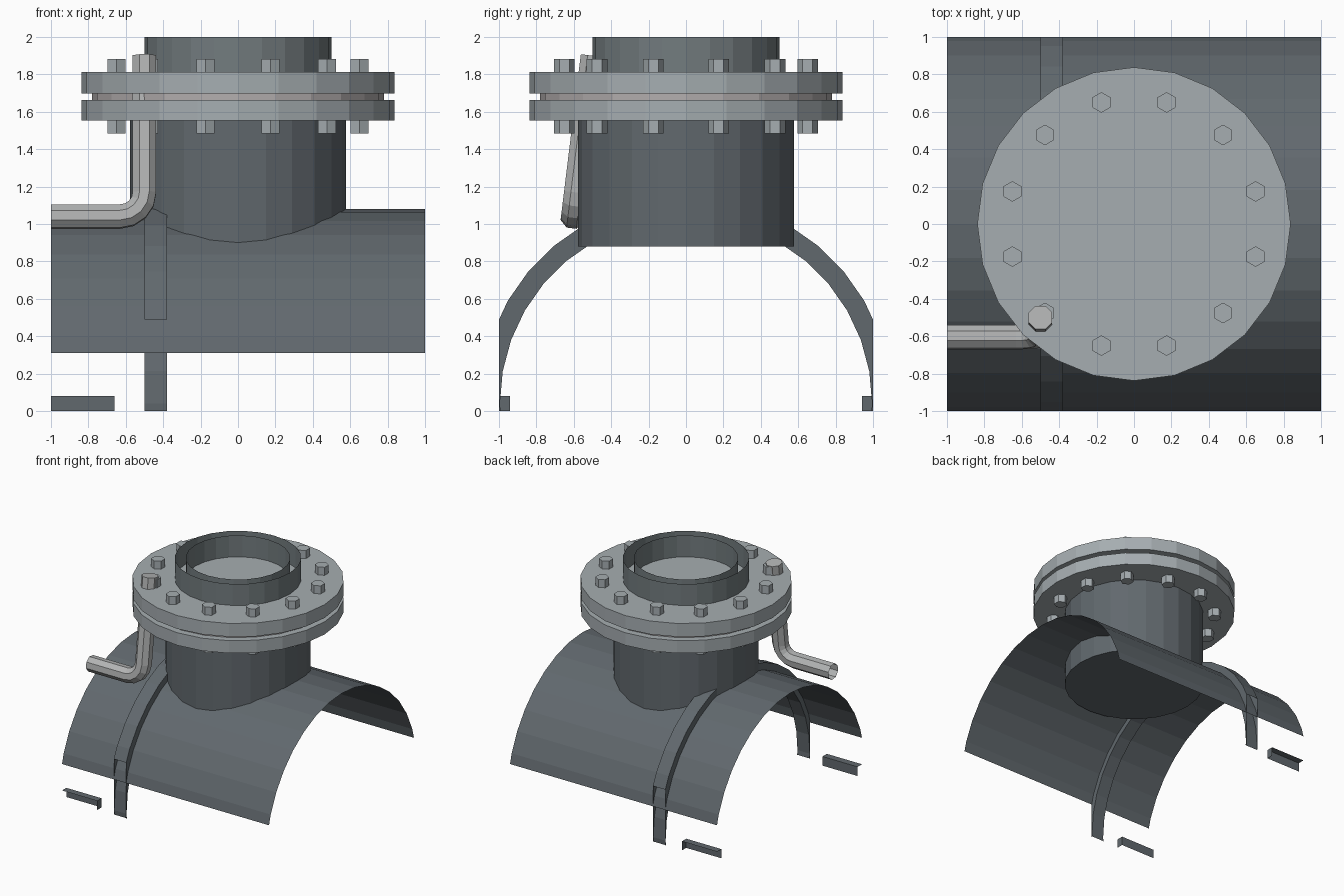
import bpy, bmesh, math
from mathutils import Vector, Matrix

if "Cube" in bpy.data.objects:
    bpy.data.objects.remove(bpy.data.objects["Cube"])

LIM = 1.0          # the model is cut open by a box: x, y = +-1, z = 0..2
AXIS_Z = 0.04      # height of the big vessel's axis


def material(name, rgb):
    m = bpy.data.materials.new(name)
    m.diffuse_color = (*rgb, 1)
    m.use_nodes = True
    m.node_tree.nodes["Principled BSDF"].inputs["Base Color"].default_value = m.diffuse_color
    return m


DARK = material("dark_steel", (0.12, 0.14, 0.155))
MID = material("mid_steel", (0.17, 0.20, 0.21))
LIGHT = material("light_steel", (0.38, 0.42, 0.44))
BRIGHT = material("bright_steel", (0.45, 0.46, 0.46))
GASKET = material("gasket_grey", (0.45, 0.42, 0.42))


def finish(name, bm, mat, clip=False):
    bmesh.ops.recalc_face_normals(bm, faces=bm.faces[:])
    if clip:
        for co, no in (((LIM, 0, 0), (1, 0, 0)), ((-LIM, 0, 0), (-1, 0, 0)),
                       ((0, LIM, 0), (0, 1, 0)), ((0, -LIM, 0), (0, -1, 0)),
                       ((0, 0, 2), (0, 0, 1)), ((0, 0, 0), (0, 0, -1))):
            bmesh.ops.bisect_plane(bm, geom=bm.verts[:] + bm.edges[:] + bm.faces[:],
                                   plane_co=co, plane_no=no, clear_outer=True)
    me = bpy.data.meshes.new(name)
    bm.to_mesh(me)
    bm.free()
    me.materials.append(mat)
    ob = bpy.data.objects.new(name, me)
    bpy.context.collection.objects.link(ob)
    return ob


def lathe(name, profile, mat, segs=24, closed=False, along_x=False, clip=False):
    """Spin an (r, h) profile round z, or round the vessel axis along x."""
    bm = bmesh.new()
    rings = []
    for r, h in profile:
        if r == 0:
            rings.append([bm.verts.new((0, 0, h))] * segs)
        else:
            rings.append([bm.verts.new((r * math.cos(2 * math.pi * i / segs),
                                        r * math.sin(2 * math.pi * i / segs), h))
                          for i in range(segs)])
    pairs = list(zip(rings, rings[1:])) + ([(rings[-1], rings[0])] if closed else [])
    for a, b in pairs:
        for i in range(segs):
            j = (i + 1) % segs
            bm.faces.new(list(dict.fromkeys((a[i], a[j], b[j], b[i]))))
    # merge the cap triangles into one flat polygon
    bmesh.ops.dissolve_limit(bm, angle_limit=0.01, verts=[v for v in bm.verts if len(v.link_edges) == segs],
                             edges=[e for e in bm.edges if any(len(v.link_edges) == segs for v in e.verts)])
    if along_x:
        bm.transform(Matrix.Translation((0, 0, AXIS_Z)) @ Matrix.Rotation(math.pi / 2, 4, 'Y'))
    return finish(name, bm, mat, clip)


def disc(name, r, z0, z1, mat):
    return lathe(name, [(0, z0), (r, z0), (r, z1), (0, z1)], mat)


# vessel shell and the stiffening band round it
lathe("vessel_shell", [(1.04, -1.2), (1.04, 1.2)], DARK, 36, along_x=True, clip=True)
lathe("stiffening_band", [(0.995, -0.50), (1.10, -0.50), (1.10, -0.38), (0.995, -0.38)],
      DARK, 36, closed=True, along_x=True, clip=True)

# nozzle, flange pair with gasket, upper pipe
disc("nozzle", 0.577, 0.88, 1.56, DARK)
disc("lower_flange", 0.838, 1.553, 1.663, LIGHT)
disc("gasket", 0.78, 1.663, 1.697, GASKET)
disc("upper_flange", 0.838, 1.697, 1.813, LIGHT)
lathe("upper_pipe", [(0.5, 1.81), (0.5, 2.2), (0.414, 2.2), (0.414, 1.81)], MID, clip=True)

# twelve hexagonal bolts
for k in range(12):
    a = math.radians(15 + 30 * k)
    bm = bmesh.new()
    bmesh.ops.create_cone(bm, cap_ends=True, segments=6, radius1=0.055, radius2=0.055, depth=0.40,
                          matrix=Matrix.Translation((0.673 * math.cos(a), 0.673 * math.sin(a), 1.683)))
    finish(f"bolt_{k + 1}", bm, LIGHT)

# vent pipe: horizontal run, bend, then a leaning riser through the flanges
corner = Vector((-0.5, -0.605, 1.04))
ex = Vector((1, 0, 0))
up = (Vector((-0.5, -0.5, 1.9)) - corner).normalized()
normal = ex.cross(up)
R, r, N = 0.13, 0.068, 8
centre = corner - ex * R + up * R
stations = [(corner - ex * 0.7, 0)]
for i in range(5):
    t = math.radians(22.5 * i)
    stations.append((centre + ex * R * math.sin(t) - up * R * math.cos(t), t))
stations.append((Vector((-0.5, -0.5, 1.9)), math.pi / 2))
bm = bmesh.new()
rings = []
for p, t in stations:
    side = up * math.cos(t) - ex * math.sin(t)
    rings.append([bm.verts.new(p + r * (normal * math.cos(2 * math.pi * (i + 0.5) / N)
                                        + side * math.sin(2 * math.pi * (i + 0.5) / N)))
                  for i in range(N)])
for a, b in zip(rings, rings[1:]):
    for i in range(N):
        j = (i + 1) % N
        bm.faces.new((a[i], a[j], b[j], b[i]))
bm.faces.new(rings[-1])
finish("vent_pipe", bm, BRIGHT, clip=True)

# base rails, cut open where they leave the box
for s, label in ((-1, "front"), (1, "back")):
    bm = bmesh.new()
    size = (0.54, 0.26, 0.28)
    bmesh.ops.create_cube(bm, size=1, matrix=Matrix.Translation((-0.93, s * 1.07, -0.06))
                          @ Matrix.Diagonal((*size, 1)))
    finish(f"base_rail_{label}", bm, DARK, clip=True)
